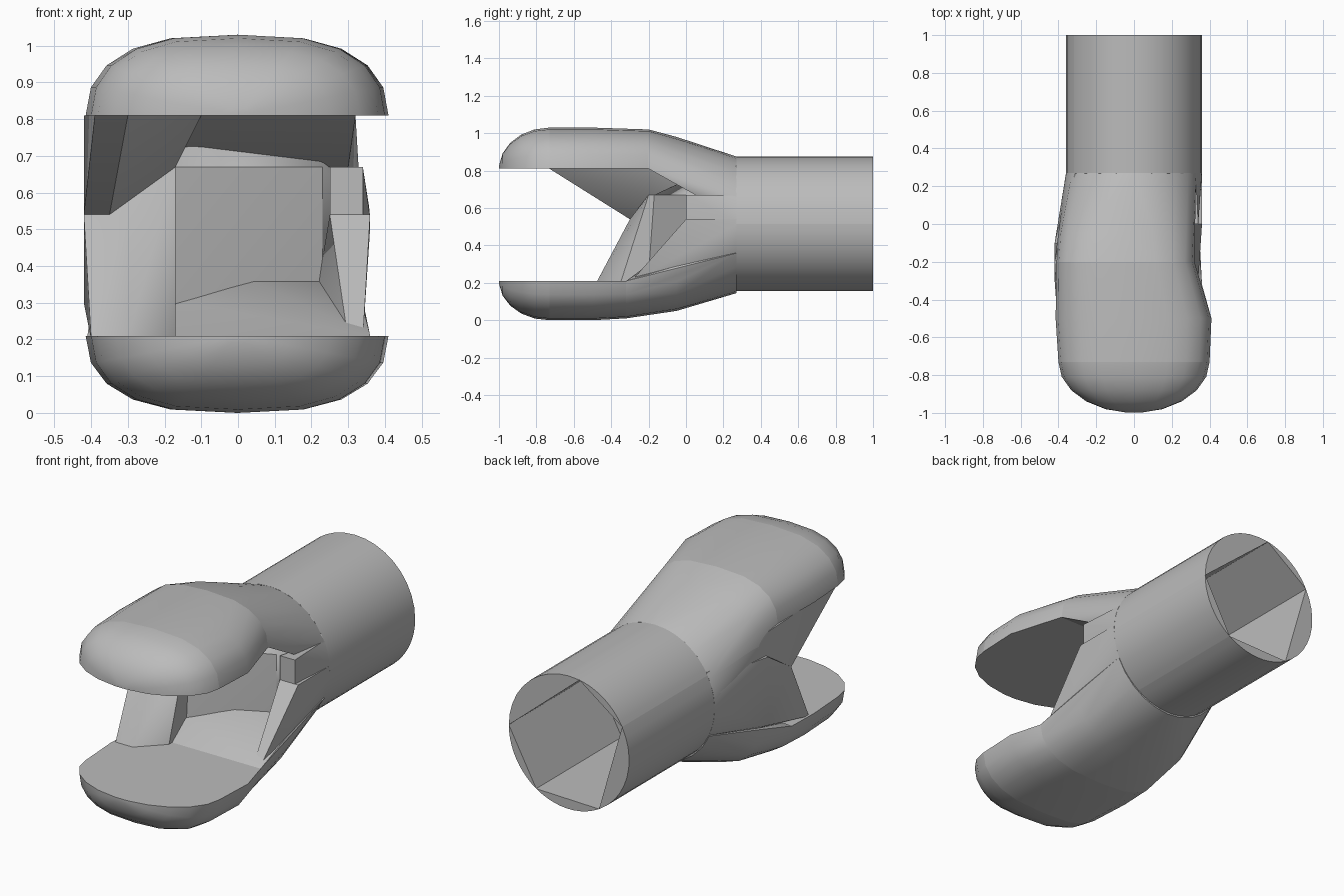
import bpy, bmesh
from math import sin, cos, pi, radians
from mathutils import Vector

if "Cube" in bpy.data.objects:
    bpy.data.objects.remove(bpy.data.objects["Cube"])

# Main levels and lengths
AXIS = 0.515
RADIUS = 0.36
WRIST = 0.27
THROAT = -0.2
LIP = -0.73
BITE = 0.81
HALF_WIDTH = 0.4
SPLIT = 0.54
LEDGE = 0.67

grey = bpy.data.materials.new("plain grey")
grey.use_nodes = True
grey.diffuse_color = (0.5, 0.5, 0.5, 1)
shader = grey.node_tree.nodes["Principled BSDF"]
shader.inputs["Base Color"].default_value = grey.diffuse_color


def hull(name, points):
    """Build a convex part around a cloud of points."""
    bm = bmesh.new()
    for point in points:
        bm.verts.new(point)
    bmesh.ops.convex_hull(bm, input=bm.verts)
    loose = [vert for vert in bm.verts if not vert.link_faces]
    bmesh.ops.delete(bm, geom=loose, context='VERTS')
    bmesh.ops.dissolve_limit(bm, angle_limit=radians(1), verts=bm.verts, edges=bm.edges)
    bmesh.ops.recalc_face_normals(bm, faces=bm.faces)
    mesh = bpy.data.meshes.new(name)
    bm.to_mesh(mesh)
    bm.free()
    mesh.materials.append(grey)
    part = bpy.data.objects.new(name, mesh)
    bpy.context.collection.objects.link(part)
    bpy.ops.object.select_all(action='DESELECT')
    part.select_set(True)
    bpy.context.view_layer.objects.active = part
    bpy.ops.object.shade_smooth_by_angle(angle=radians(35))


def dome(y, left, right, top, base=BITE, steps=10):
    """Rounded upper half of a jaw's cross-section."""
    centre, half = (left + right) / 2, (right - left) / 2
    points = []
    for step in range(steps + 1):
        turn = pi * step / steps
        across, rise = cos(turn), abs(sin(turn))
        side = half if across > 0 else -half
        points.append(Vector((centre + side * abs(across) ** 0.7, y,
                              base + (top - base) * rise ** 0.9)))
    return points


def arc(y, start, end, steps=10):
    """Part of the wrist circle, with angles in degrees."""
    turns = [radians(start + (end - start) * step / steps) for step in range(steps + 1)]
    return [Vector((RADIUS * cos(turn), y, AXIS + RADIUS * sin(turn))) for turn in turns]


def prism(left, right, outline):
    """Side outline of y and z, carried across x."""
    return [Vector((x, y, z)) for x in (left, right) for y, z in outline]


def flip(points):
    """Mirror points from the upper jaw to the lower one."""
    return [Vector((p.x, p.y, BITE + 0.21 - p.z)) for p in points]


def keep(points):
    return points


# Hollow cuff made of circle segments with flat inner sides
cuts = [0, 100, 152, 240, 303, 360]
for start, end in zip(cuts, cuts[1:]):
    hull("cuff_segment", arc(WRIST, start, end) + arc(1, start, end))

# Two similar jaws, each with a rounded tip, a body and a knuckle into the cuff
floor_edge = [Vector((0.22, 0, 0.36)), Vector((0.04, -0.09, 0.36)), Vector((-0.15, THROAT, 0.3))]
for jaw, place, crown, end, right, extra in (
        ("upper", keep, 1.03, THROAT, 0.32, prism(-RADIUS, 0.3, [(0.05, LEDGE)])),
        ("lower", flip, 1.02, -0.32, 0.36, floor_edge)):
    tip = []
    for angle in range(0, 90, 17):
        shrink, reach = cos(radians(angle)), sin(radians(angle))
        half = HALF_WIDTH * shrink
        tip += dome(LIP - (1 + LIP) * reach, -half, half, BITE + (crown - BITE) * shrink)
    body = dome(LIP, -HALF_WIDTH, HALF_WIDTH, crown) + dome(-0.5, -0.415, 0.41, crown)
    joint = dome(end, -0.41, right, crown - 0.01)
    bulge = dome(-0.05, -HALF_WIDTH, right - 0.02, crown - 0.05, base=0.73)
    hull(jaw + "_jaw_tip", place(tip))
    hull(jaw + "_jaw_body", place(body + joint))
    hull(jaw + "_knuckle", place(joint + bulge + arc(WRIST, 24, 156)) + extra)

# Palm block with a slanted front, closing the front of the cuff
outer, inner, fork = -0.42, -0.17, -0.3
hull("palm_block", prism(inner, inner, [(THROAT, 0.25), (-0.17, LEDGE)])
     + prism(0.23, 0.23, [(0, 0.3), (0, LEDGE)]) + arc(WRIST, 0, 360, 24))

# Web that joins both jaws on the closed side
hull("lower_web", prism(outer, fork, [(fork, SPLIT)]) + prism(-HALF_WIDTH, fork, [(-0.48, 0.2)])
     + prism(inner, inner, [(-0.35, 0.2), (THROAT, LEDGE), (0.1, LEDGE), (0.1, 0.2)])
     + prism(outer, fork, [(-0.1, LEDGE), (-0.1, 0.3)]) + arc(WRIST, 155, 205))
hull("upper_web", prism(outer, -0.35, [(fork, SPLIT)]) + prism(-0.39, fork, [(LIP, BITE)])
     + prism(outer, -0.1, [(THROAT, BITE)]) + prism(inner, inner, [(THROAT, LEDGE)])
     + arc(WRIST, 150, 176))

# Low wall and block on the open side
hull("open_side_wall", prism(0.3, 0.34, [(fork, 0.2)]) + prism(0.25, RADIUS, [(0, SPLIT)])
     + prism(0.22, 0.34, [(0, 0.36)]) + arc(WRIST, -40, 4))
hull("open_side_block", prism(0.25, 0.34, [(0, SPLIT), (0, LEDGE)]) + arc(WRIST, 0, 25))
